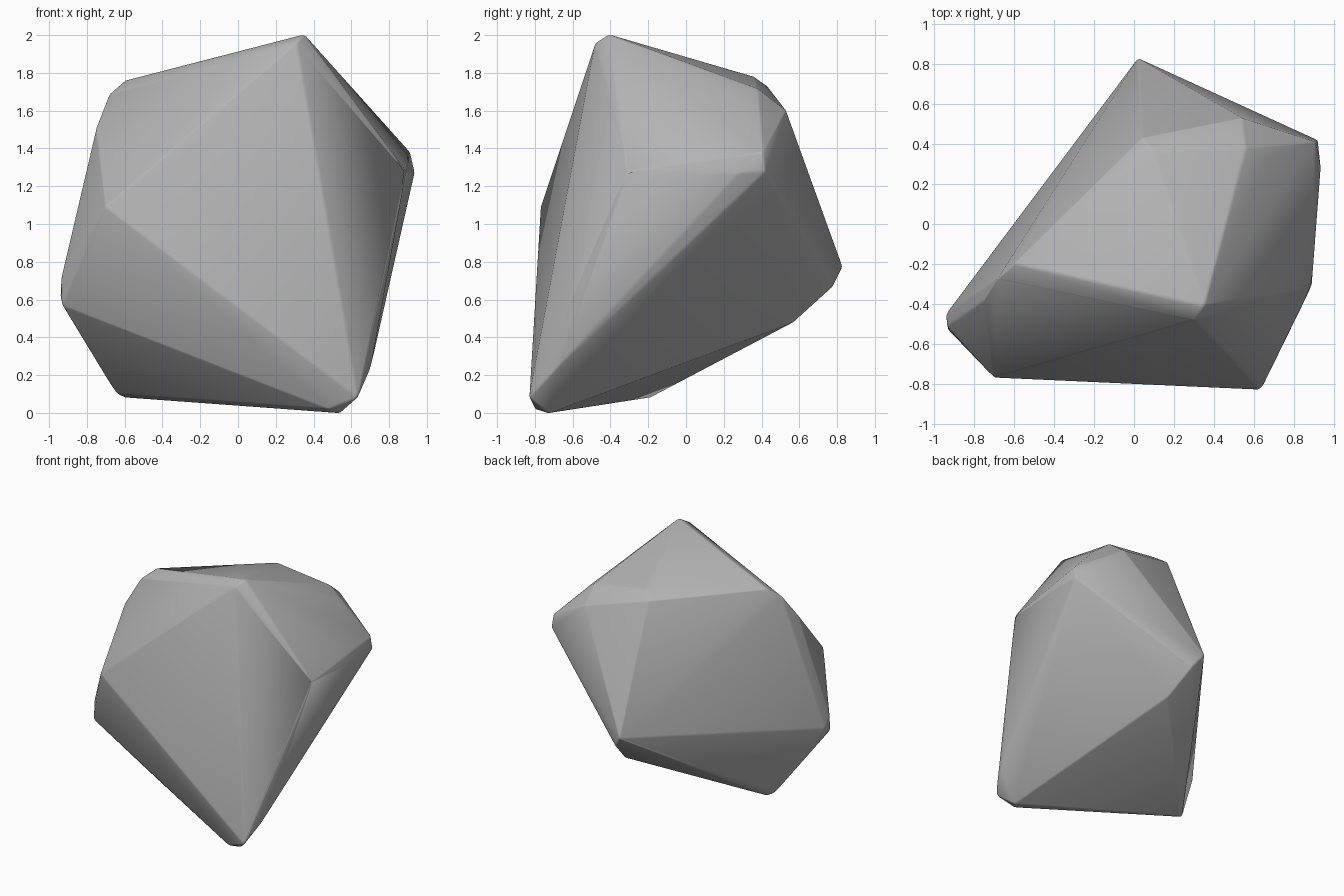
import bpy, bmesh, math

cube = bpy.data.objects.get("Cube")
if cube:
    bpy.data.objects.remove(cube, do_unlink=True)

# Main corners of the boulder
corners = [
    (0.35, -0.41, 2.005), (0.31, -0.48, 1.96),                         # peak
    (-0.60, -0.20, 1.76), (-0.68, -0.27, 1.69), (-0.75, -0.38, 1.51),  # upper left shoulder
    (0.10, 0.36, 1.78), (0.04, 0.43, 1.73), (0.56, 0.38, 1.715),       # rear crown
    (0.65, 0.32, 1.65), (0.54, 0.53, 1.60),
    (0.91, 0.41, 1.38), (0.92, 0.42, 1.28), (0.935, 0.28, 1.27),       # right side
    (0.89, -0.31, 1.28),
    (-0.70, -0.77, 1.09), (-0.935, -0.51, 0.72),                       # left side
    (-0.93, -0.53, 0.57), (-0.94, -0.45, 0.62),
    (0.02, 0.83, 0.77), (0.09, 0.78, 0.67), (0.15, 0.57, 0.48),        # rear point
    (-0.645, -0.22, 0.10), (-0.60, -0.19, 0.08),                       # left foot
    (0.635, -0.83, 0.08), (0.48, -0.80, 0.02),                         # right foot
    (0.70, -0.69, 0.23), (0.54, -0.73, -0.003),
]

# Wrap the corners in a convex skin
bm = bmesh.new()
for c in corners:
    bm.verts.new(c)
bmesh.ops.convex_hull(bm, input=bm.verts)
loose = [v for v in bm.verts if not v.link_faces]
bmesh.ops.delete(bm, geom=loose, context='VERTS')
bmesh.ops.recalc_face_normals(bm, faces=bm.faces)
mesh = bpy.data.meshes.new("boulder")
bm.to_mesh(mesh)
bm.free()

boulder = bpy.data.objects.new("boulder", mesh)
bpy.context.collection.objects.link(boulder)

# Softly worn edges
bevel = boulder.modifiers.new("worn_edges", 'BEVEL')
bevel.width = 0.01
bevel.segments = 2
bevel.limit_method = 'ANGLE'
bevel.angle_limit = math.radians(15)

# Plain stone colour
stone = bpy.data.materials.new("grey_stone")
stone.use_nodes = True
colour = (0.45, 0.45, 0.45, 1)
stone.diffuse_color = colour
stone.node_tree.nodes["Principled BSDF"].inputs["Base Color"].default_value = colour
mesh.materials.append(stone)

bpy.context.view_layer.objects.active = boulder
boulder.select_set(True)
bpy.ops.object.shade_smooth_by_angle(angle=math.radians(60))
